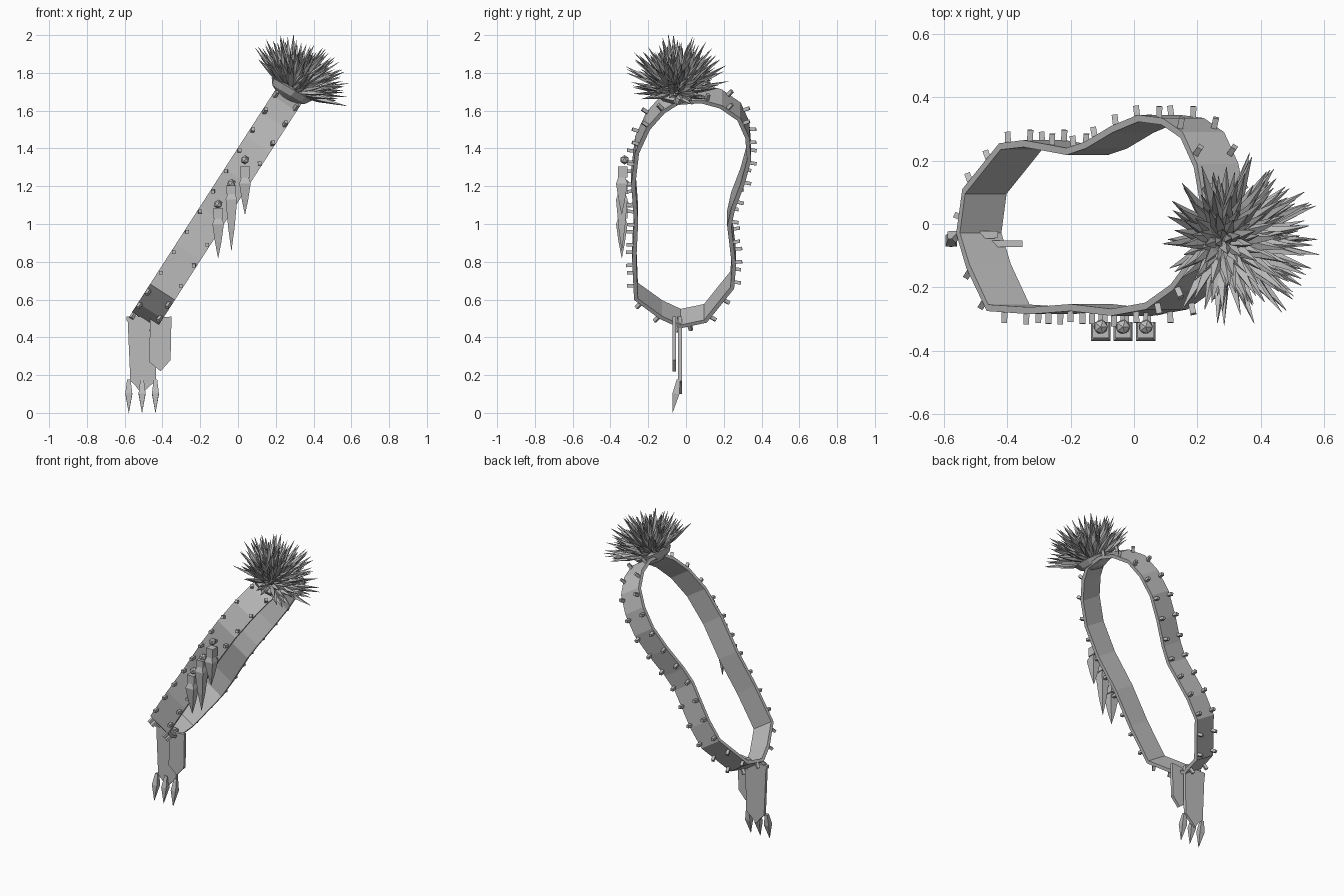
import bpy, bmesh, math, random
from mathutils import Vector, Matrix

if "Cube" in bpy.data.objects:
    bpy.data.objects.remove(bpy.data.objects["Cube"])

random.seed(4)
grey = bpy.data.materials.new("plain grey")
grey.diffuse_color = (0.5, 0.5, 0.5, 1)
grey.use_nodes = True
grey.node_tree.nodes["Principled BSDF"].inputs["Base Color"].default_value = grey.diffuse_color


def finish(bm, name):
    bmesh.ops.recalc_face_normals(bm, faces=bm.faces)
    me = bpy.data.meshes.new(name)
    bm.to_mesh(me)
    bm.free()
    me.materials.append(grey)
    ob = bpy.data.objects.new(name, me)
    bpy.context.collection.objects.link(ob)
    return ob


def loft(bm, rings, closed=False):
    """Join rings of points with quads; cap the ends unless the rings close up."""
    vs = [[bm.verts.new(p) for p in r] for r in rings]
    n = len(vs[0])
    for i in range(len(vs) if closed else len(vs) - 1):
        a, b = vs[i], vs[(i + 1) % len(vs)]
        for k in range(n):
            bm.faces.new((a[k], a[(k + 1) % n], b[(k + 1) % n], b[k]))
    if not closed:
        bm.faces.new(vs[0])
        bm.faces.new(vs[-1])


def spindle(bm, origin, direction, stations, sides=4, twist=math.pi / 4, flat=1.0):
    """Pointed or tapering solid: stations are (distance, radius)."""
    q = Vector(direction).to_track_quat('Z', 'Y')
    loft(bm, [[Vector(origin) + q @ Vector((r * math.cos(twist + k * 2 * math.pi / sides),
                                            flat * r * math.sin(twist + k * 2 * math.pi / sides), s))
               for k in range(sides)] for s, r in stations])


def plate(name, outline, y0, y1):
    bm = bmesh.new()
    loft(bm, [[(x, y, z) for x, z in outline] for y in (y0, y1)])
    finish(bm, name)


# Strap: a ribbon running round a tilted loop, given as (z, y)
D = Vector((0.542, 0, 0.84))
W = Vector((-0.84, 0, 0.542))
path = [(0.49, -0.03), (0.52, 0.11), (0.70, 0.255), (0.82, 0.265), (0.95, 0.25), (1.03, 0.24),
        (1.12, 0.26), (1.25, 0.31), (1.38, 0.345), (1.50, 0.335), (1.60, 0.29), (1.67, 0.19),
        (1.70, 0.08), (1.69, -0.05), (1.64, -0.13), (1.55, -0.21), (1.42, -0.27), (1.25, -0.29),
        (1.05, -0.275), (0.85, -0.285), (0.64, -0.275), (0.54, -0.14)]
pts = [Vector((-0.49 + (z - 0.5) * 0.645, y, z)) for z, y in path]
N = len(pts)
norms = [W.cross(pts[(i + 1) % N] - pts[i - 1]).normalized() for i in range(N)]
H = 0.078
bm = bmesh.new()
loft(bm, [[p + W * H, p - W * H, p - W * H - n * 0.022, p + W * H - n * 0.022]
          for p, n in zip(pts, norms)], closed=True)
finish(bm, "strap")

# Studs: two rows of small square pegs along the strap edges
bm = bmesh.new()
step, left = 0.128, 0.05
for i in range(N):
    a, b = pts[i], pts[(i + 1) % N]
    seg = (b - a).length
    n = W.cross(b - a).normalized()
    while left < seg:
        p = a.lerp(b, left / seg)
        for side in (-1, 1):
            spindle(bm, p + W * side * 0.064 - n * 0.01, n, [(0, 0.013), (0.044, 0.013)])
        left += step
    left -= seg
finish(bm, "strap_studs")

# Three hanging fangs with caps and beads on the front of the strap
for i, (x, bead_z, box_top, box_low, tip) in enumerate([
        (0.037, 1.34, 1.305, 1.245, 1.05),
        (-0.035, 1.215, 1.205, 1.16, 0.86),
        (-0.105, 1.105, 1.085, 1.03, 0.82)]):
    bm = bmesh.new()
    spindle(bm, (x, -0.335, box_top), (0, 0, -1), [(0, 0.036), (box_top - box_low, 0.036)])
    L = box_low - tip
    spindle(bm, (x, -0.34, box_low), (0, 0, -1),
            [(0, 0.028), (0.03, 0.043), (L * 0.6, 0.024), (L, 0.001)])
    bmesh.ops.create_icosphere(bm, subdivisions=1, radius=0.025,
                               matrix=Matrix.Translation((x, -0.325, bead_z)))
    spindle(bm, (x, -0.27, bead_z - 0.01), (0, -1, 0), [(0, 0.01), (0.05, 0.01)])
    finish(bm, f"hanging_fang_{i + 1}")

# Two hip flaps hanging from the bottom of the strap
plate("long_flap", [(-0.585, 0.51), (-0.43, 0.51), (-0.435, 0.17), (-0.47, 0.14), (-0.51, 0.10),
                    (-0.54, 0.14), (-0.57, 0.17)], -0.042, -0.022)
plate("short_flap", [(-0.465, 0.50), (-0.352, 0.51), (-0.357, 0.28), (-0.41, 0.22),
                     (-0.47, 0.27)], -0.072, -0.052)

# Claws on the lower edge of the long flap
bm = bmesh.new()
for x in (-0.578, -0.508, -0.437):
    spindle(bm, (x, -0.04, 0.175), (0, -0.18, -1),
            [(0, 0.013), (0.075, 0.026), (0.177, 0.001)])
finish(bm, "flap_claws")

# Pegs that hold the flaps
bm = bmesh.new()
for x in (-0.575, -0.46):
    spindle(bm, (x - 0.015, -0.035, 0.50), (1, 0, 0), [(0, 0.015), (0.035, 0.015)])
finish(bm, "flap_pegs")

# Shoulder cup under the burst of spikes
axis = Vector((0.5, 0, 0.866))
bm = bmesh.new()
spindle(bm, Vector((0.285, -0.05, 1.715)) - axis * 0.06, axis,
        [(0, 0.05), (0.025, 0.10), (0.06, 0.125), (0.07, 0.09)], sides=10)
finish(bm, "shoulder_cup")

# Burst of pointed spikes spread over a dome
bm = bmesh.new()
q = axis.to_track_quat('Z', 'Y')
COUNT = 170
for i in range(COUNT):
    c = 1 - (i + 0.5) / COUNT * 0.76
    s = math.sqrt(1 - c * c)
    a = i * 2.39996 + random.uniform(-0.15, 0.15)
    d = q @ Vector((s * math.cos(a) * 0.9, s * math.sin(a), c))
    d.normalize()
    L = random.uniform(0.21, 0.305)
    spindle(bm, Vector((0.28, -0.05, 1.695)) + d * 0.01, d,
            [(0, 0.005), (L * 0.55, 0.019), (L, 0.0008)], twist=random.uniform(0, 1.5), flat=0.7)
finish(bm, "spike_burst")
